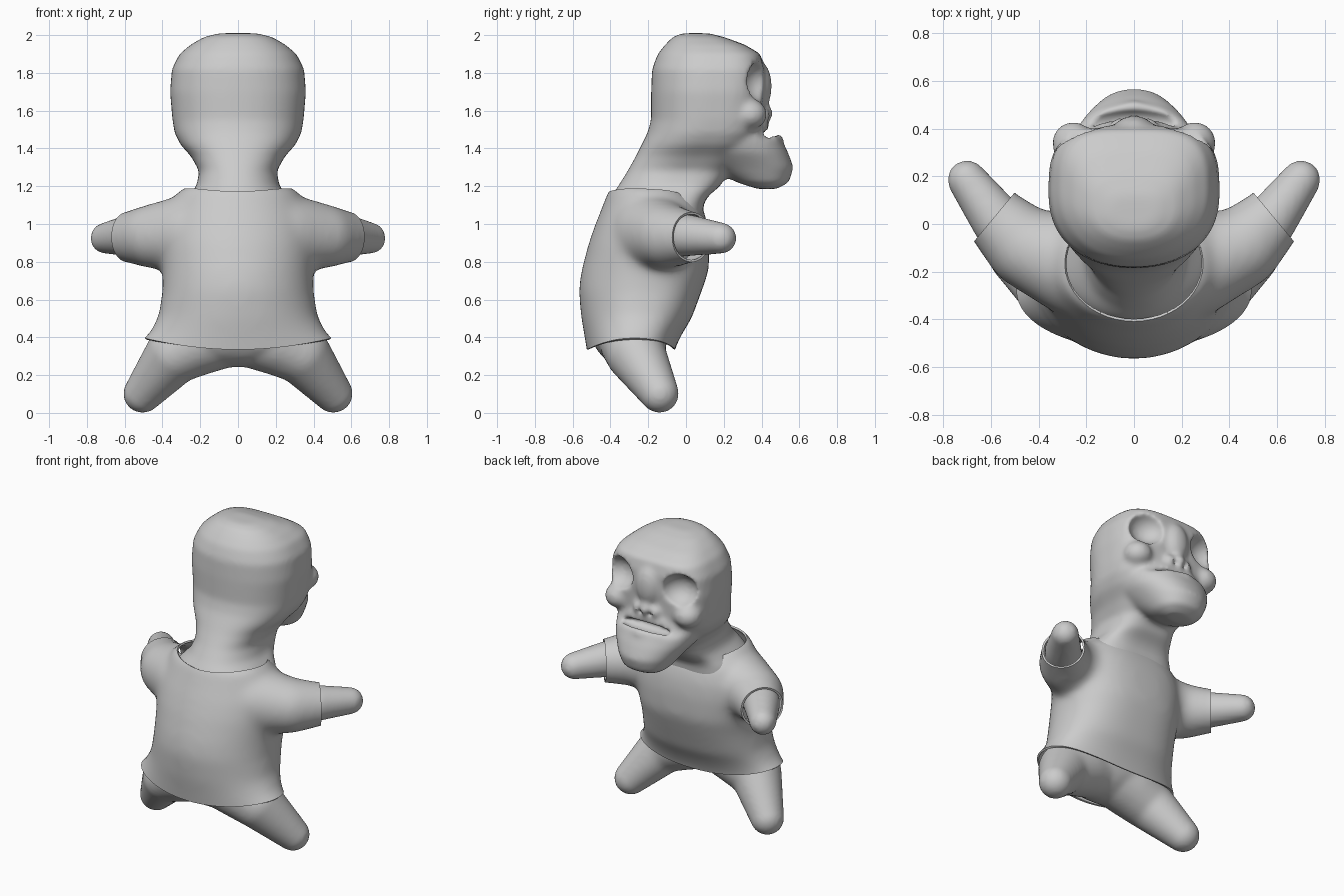
import bpy, bmesh, math
from mathutils import Vector, Matrix

if "Cube" in bpy.data.objects:
    bpy.data.objects.remove(bpy.data.objects["Cube"])


def spow(v, p):
    return math.copysign(abs(v) ** p, v)


def loft(bm, rings, n_back=2.2, n_front=3.0, seg=48):
    """Stack horizontal rings (z, y_back, y_front, half_width) into a closed solid."""
    loops = []
    for z, yb, yf, w in rings:
        yc = yb + (yf - yb) * 0.52
        loop = []
        for i in range(seg):
            a = 2 * math.pi * i / seg
            c, s = math.cos(a), math.sin(a)
            n, d = (n_front, yf - yc) if s > 0 else (n_back, yc - yb)
            loop.append(bm.verts.new((w * spow(c, 2 / n), yc + d * spow(s, 2 / n), z)))
        loops.append(loop)
    for a, b in zip(loops, loops[1:]):
        for i in range(seg):
            j = (i + 1) % seg
            bm.faces.new((a[i], a[j], b[j], b[i]))
    bm.faces.new(loops[0][::-1])
    bm.faces.new(loops[-1])


def blob(bm, c, r):
    r = (r, r, r) if isinstance(r, (int, float)) else r
    m = Matrix.Translation(c) @ Matrix.Diagonal((*r, 1))
    bmesh.ops.create_icosphere(bm, subdivisions=3, radius=1, matrix=m)


def tube(bm, pts, steps=7):
    """Chain of blended spheres through (x, y, z, radius) points."""
    for p, q in zip(pts, pts[1:]):
        for i in range(steps + 1):
            v = Vector(p).lerp(Vector(q), i / steps)
            blob(bm, v[:3], v[3])


def mirrored(pts, s):
    return [(s * p[0], *p[1:]) for p in pts]


def make(name, bm):
    me = bpy.data.meshes.new(name)
    bm.to_mesh(me)
    bm.free()
    ob = bpy.data.objects.new(name, me)
    bpy.context.collection.objects.link(ob)
    return ob


def apply(ob, kind, **props):
    m = ob.modifiers.new(kind, kind)
    for k, v in props.items():
        setattr(m, k, v)
    bpy.context.view_layer.objects.active = ob
    bpy.ops.object.modifier_apply(modifier=m.name)


def carve(ob, cutter):
    apply(ob, 'BOOLEAN', operation='DIFFERENCE', solver='EXACT', object=cutter)
    bpy.data.objects.remove(cutter)


# ---- Body: head, neck and trunk
bm = bmesh.new()
loft(bm, [(0.45, -0.47, -0.08, 0.35), (0.7, -0.49, 0.02, 0.33), (0.95, -0.44, 0.06, 0.34),
          (1.05, -0.42, 0.09, 0.31), (1.11, -0.41, 0.095, 0.295), (1.15, -0.395, 0.12, 0.26),
          (1.2, -0.36, 0.18, 0.22), (1.28, -0.31, 0.23, 0.205), (1.36, -0.265, 0.31, 0.25),
          (1.42, -0.235, 0.36, 0.305), (1.48, -0.205, 0.39, 0.335), (1.55, -0.185, 0.405, 0.347),
          (1.7, -0.185, 0.41, 0.36), (1.82, -0.18, 0.415, 0.35), (1.9, -0.15, 0.395, 0.31),
          (1.95, -0.11, 0.31, 0.25), (1.99, -0.07, 0.2, 0.18), (2.01, -0.02, 0.12, 0.1)],
     2.2, 3.4)
# jaw and chin
loft(bm, [(1.185, 0.38, 0.48, 0.09), (1.22, 0.27, 0.545, 0.15), (1.30, 0.12, 0.57, 0.2),
          (1.38, 0.0, 0.54, 0.26), (1.45, -0.08, 0.505, 0.29)], 2.2, 2.2)
# pelvis, nose bridge, nose tip
blob(bm, (0, -0.3, 0.44), (0.41, 0.205, 0.2))
blob(bm, (0, 0.395, 1.73), (0.085, 0.06, 0.13))
blob(bm, (0, 0.41, 1.585), (0.045, 0.055, 0.05))
for s in (-1, 1):
    # arm and leg
    tube(bm, mirrored([(0.28, -0.2, 0.95, 0.14), (0.5, -0.07, 0.94, 0.118),
                       (0.57, 0.01, 0.94, 0.112), (0.70, 0.185, 0.925, 0.084)], s))
    tube(bm, mirrored([(0.08, -0.29, 0.41, 0.175), (0.2, -0.28, 0.38, 0.18),
                       (0.33, -0.265, 0.315, 0.16), (0.505, -0.14, 0.102, 0.104)], s))
    # lower and upper lip
    tube(bm, mirrored([(0.21, 0.37, 1.43, 0.035), (0.12, 0.455, 1.44, 0.035),
                       (0, 0.485, 1.445, 0.035)], s))
    tube(bm, mirrored([(0.21, 0.35, 1.47, 0.04), (0.1, 0.395, 1.51, 0.04),
                       (0, 0.4, 1.515, 0.038)], s))
    # cheekbone and nostril wing
    blob(bm, (s * 0.255, 0.34, 1.58), (0.09, 0.09, 0.08))
    blob(bm, (s * 0.06, 0.41, 1.575), 0.04)
body = make("body", bm)
apply(body, 'REMESH', mode='VOXEL', voxel_size=0.014)
apply(body, 'SMOOTH', factor=0.5, iterations=6)

# eye sockets, nostrils and mouth slot
bm = bmesh.new()
for s in (-1, 1):
    blob(bm, (s * 0.235, 0.42, 1.755), (0.125, 0.125, 0.11))
    blob(bm, (s * 0.037, 0.455, 1.56), (0.022, 0.04, 0.022))
blob(bm, (0, 0.42, 1.465), (0.18, 0.055, 0.032))
cutter = make("face_cutter", bm)
cutter.hide_render = True
carve(body, cutter)
apply(body, 'REMESH', mode='VOXEL', voxel_size=0.012)
apply(body, 'SMOOTH', factor=0.5, iterations=8)

# ---- Shirt: trunk and sleeves
bm = bmesh.new()
loft(bm, [(0.22, -0.51, -0.08, 0.55), (0.3, -0.52, -0.07, 0.52), (0.36, -0.53, -0.05, 0.48),
          (0.42, -0.54, -0.02, 0.45), (0.5, -0.555, 0.03, 0.42), (0.65, -0.568, 0.085, 0.40),
          (0.75, -0.555, 0.12, 0.40), (0.9, -0.515, 0.125, 0.41), (1.0, -0.48, 0.115, 0.40),
          (1.1, -0.44, 0.085, 0.36), (1.18, -0.41, 0.0, 0.31), (1.22, -0.37, -0.05, 0.22)],
     2.0, 2.6)
for s in (-1, 1):
    tube(bm, mirrored([(0.24, -0.18, 0.95, 0.215), (0.45, -0.1, 0.935, 0.172),
                       (0.585, 0.03, 0.93, 0.134), (0.68, 0.14, 0.93, 0.122)], s), 10)
shirt = make("shirt", bm)
apply(shirt, 'REMESH', mode='VOXEL', voxel_size=0.02)
apply(shirt, 'SMOOTH', factor=0.5, iterations=24)

# neck opening
CY, RX, RY = -0.165, 0.29, 0.243
bm = bmesh.new()
bmesh.ops.create_cone(bm, cap_ends=True, segments=48, radius1=1, radius2=1, depth=0.5,
                      matrix=Matrix.Translation((0, CY, 1.29)) @ Matrix.Diagonal((RX, RY, 1, 1)))
cutter = make("neck_cutter", bm)
cutter.hide_render = True
carve(shirt, cutter)

bm = bmesh.new()
bm.from_mesh(shirt.data)
pit = []
for f in bm.faces:
    c = f.calc_center_median()
    if c.z > 1.03 and (c.x / RX) ** 2 + ((c.y - CY) / RY) ** 2 < 1.002:
        pit.append(f)
bmesh.ops.delete(bm, geom=pit, context='FACES')

# open the sleeves and hem, then lift the hem at the sides
for co, no in (((0.585, 0.03, 0.93), (0.77, 0.64, 0)), ((-0.585, 0.03, 0.93), (-0.77, 0.64, 0)),
               ((0, 0, 0.335), (0, 0, -1))):
    bmesh.ops.bisect_plane(bm, geom=bm.verts[:] + bm.edges[:] + bm.faces[:],
                           plane_co=co, plane_no=no, clear_outer=True)
for v in bm.verts:
    v.co.z += 0.06 * (v.co.x / 0.49) ** 2 * max(0, 1 - (v.co.z - 0.335) / 0.3)
bm.to_mesh(shirt.data)
bm.free()
apply(shirt, 'SOLIDIFY', thickness=0.012, offset=-1)

# smooth shading with crisp cloth edges
for ob in bpy.data.objects:
    ob.select_set(True)
bpy.context.view_layer.objects.active = body
bpy.ops.object.shade_smooth_by_angle(angle=math.radians(45))
